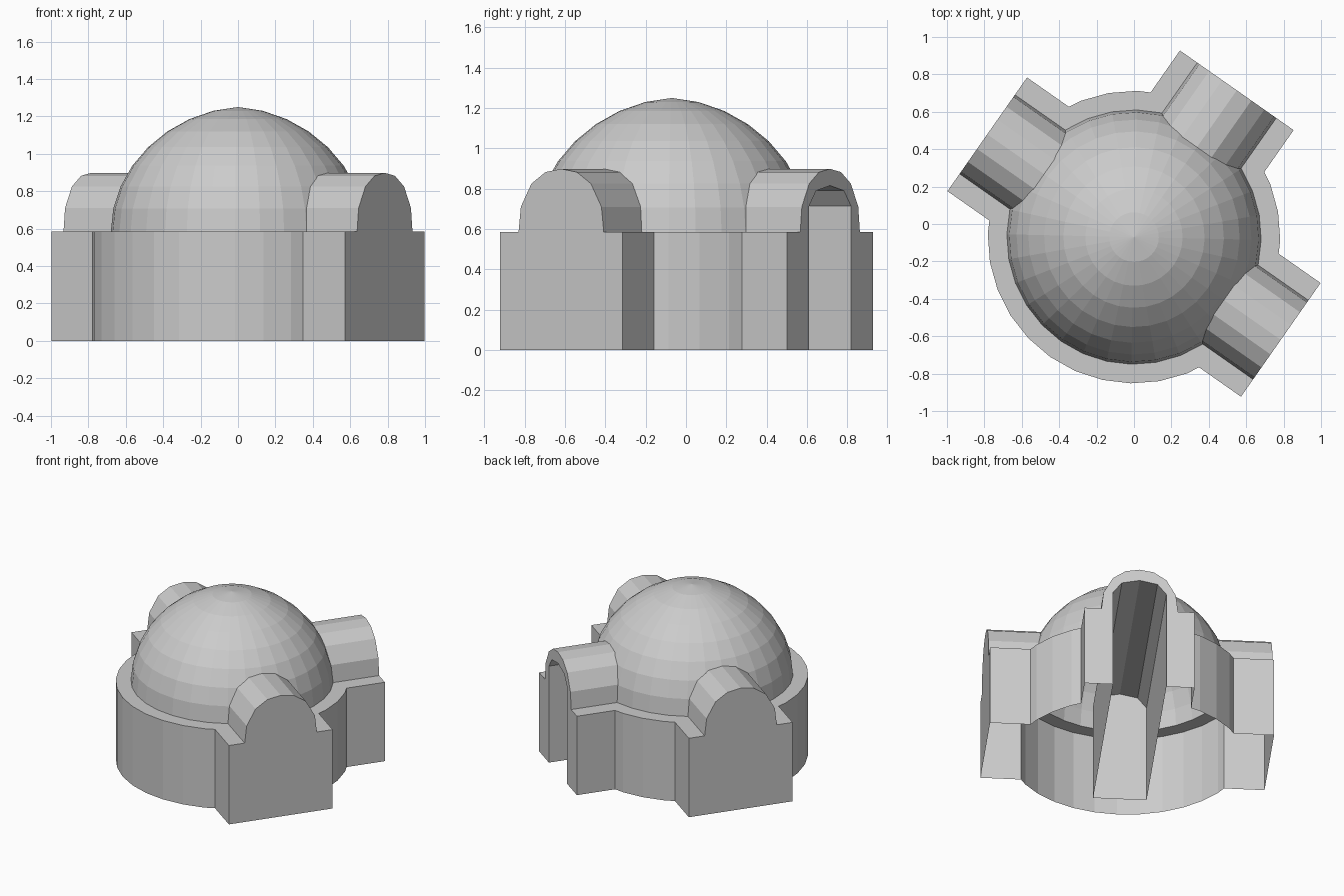
import bpy, bmesh, math
from mathutils import Matrix, Vector

if "Cube" in bpy.data.objects:
    bpy.data.objects.remove(bpy.data.objects["Cube"], do_unlink=True)

CENTRE = Vector((0, -0.07, 0))
TURN = math.radians(-35)      # direction of the first porch
LEDGE = 0.585                 # top of the drum wall
SIDES, RINGS = 32, 8

stone = bpy.data.materials.new("grey stone")
stone.use_nodes = True
GREY = (0.6, 0.6, 0.6, 1)
stone.diffuse_color = GREY
stone.node_tree.nodes["Principled BSDF"].inputs["Base Color"].default_value = GREY


def add_object(name, bm):
    bmesh.ops.recalc_face_normals(bm, faces=bm.faces)
    mesh = bpy.data.meshes.new(name)
    bm.to_mesh(mesh)
    bm.free()
    mesh.materials.append(stone)
    obj = bpy.data.objects.new(name, mesh)
    bpy.context.collection.objects.link(obj)
    return obj


def lathe(name, profile):
    """Closed solid of revolution; the last profile point lies on the axis."""
    bm = bmesh.new()
    rings = [[bm.verts.new(CENTRE + Vector((r * math.cos(a), r * math.sin(a), z)))
              for a in (TURN + i * math.tau / SIDES for i in range(SIDES))]
             for r, z in profile[:-1]]
    apex = bm.verts.new(CENTRE + Vector((0, 0, profile[-1][1])))
    bm.faces.new(rings[0])
    for i in range(SIDES):
        j = (i + 1) % SIDES
        for low, high in zip(rings, rings[1:]):
            bm.faces.new((low[i], low[j], high[j], high[i]))
        bm.faces.new((rings[-1][i], rings[-1][j], apex))
    return add_object(name, bm)


def prism(name, half, angle, start, end):
    """Mirror a half outline (width, height) and extrude it along a spoke."""
    outline = half + [(-w, z) for w, z in reversed(half) if w > 0]
    place = Matrix.Translation(CENTRE) @ Matrix.Rotation(angle, 4, 'Z')
    bm = bmesh.new()
    face = bm.faces.new([bm.verts.new(place @ Vector((start, w, z))) for w, z in outline])
    moved = bmesh.ops.extrude_face_region(bm, geom=[face], use_keep_orig=True)["geom"]
    verts = [v for v in moved if isinstance(v, bmesh.types.BMVert)]
    step = place.to_3x3() @ Vector((end - start, 0, 0))
    bmesh.ops.translate(bm, verts=verts, vec=step)
    return add_object(name, bm)


def combine(target, other, operation):
    mod = target.modifiers.new(operation.lower(), 'BOOLEAN')
    mod.operation, mod.solver, mod.object = operation, 'EXACT', other
    graph = bpy.context.evaluated_depsgraph_get()
    target.data = bpy.data.meshes.new_from_object(target.evaluated_get(graph))
    target.modifiers.clear()
    bpy.data.objects.remove(other, do_unlink=True)


# Round drum with a ledge and a slightly pointed dome
profile = [(0.782, 0), (0.782, LEDGE)]
for k in range(RINGS, -1, -1):
    t = k / RINGS * math.pi / 2
    profile.append((0.68 * math.sin(t),
                    LEDGE + 0.665 * math.cos(t) - 0.02 * math.sin(2 * t)))
building = lathe("domed_building", profile)

# Three shouldered porches with vaulted roofs
porch = [(0.371, 0), (0.371, LEDGE), (0.258, LEDGE), (0.244, 0.71),
         (0.18, 0.825), (0.095, 0.882), (0, 0.898)]
for i in range(3):
    combine(building, prism("porch", porch, TURN + i * math.pi / 2, 0.35, 0.958), 'UNION')

# Arched passage through the back porch
door = [(0.18, -0.2), (0.18, 0.715), (0.12, 0.79), (0, 0.815)]
combine(building, prism("passage", door, TURN + math.pi / 2, -0.575, 1.2), 'DIFFERENCE')

# Open underside
bm = bmesh.new()
bm.from_mesh(building.data)
floor = [f for f in bm.faces if all(abs(v.co.z) < 1e-4 for v in f.verts)]
bmesh.ops.delete(bm, geom=floor, context='FACES')
bm.to_mesh(building.data)
bm.free()
building.data.shade_flat()
